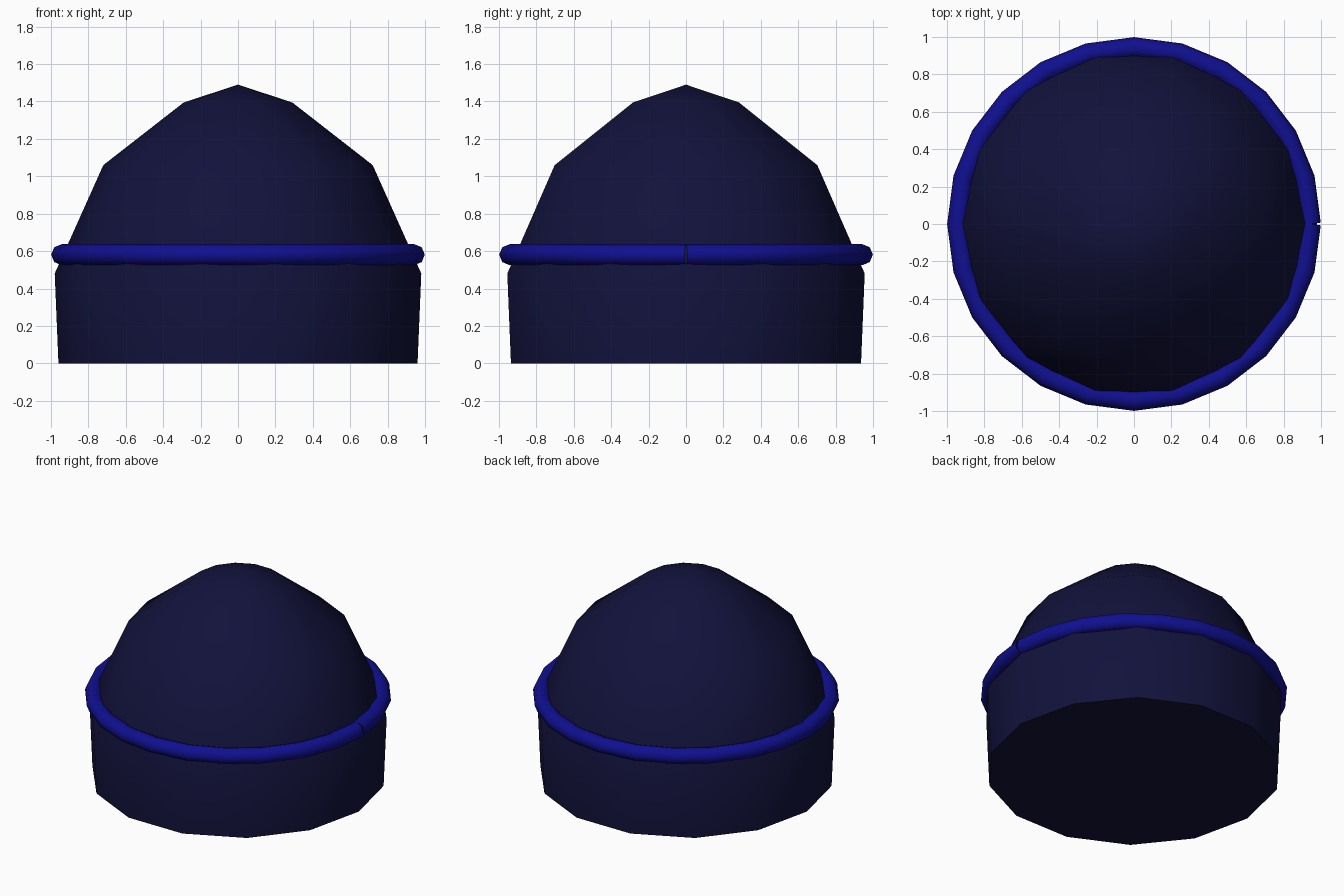
import bpy, bmesh
from math import cos, sin, tau, radians

cube = bpy.data.objects.get("Cube")
if cube:
    bpy.data.objects.remove(cube)


def make_material(name, rgb):
    mat = bpy.data.materials.new(name)
    mat.use_nodes = True
    colour = (*rgb, 1)
    mat.diffuse_color = colour
    mat.node_tree.nodes["Principled BSDF"].inputs["Base Color"].default_value = colour
    return mat


def add_object(name, data, mat):
    data.materials.append(mat)
    obj = bpy.data.objects.new(name, data)
    bpy.context.collection.objects.link(obj)
    bpy.ops.object.select_all(action='DESELECT')
    obj.select_set(True)
    bpy.context.view_layer.objects.active = obj
    return obj


navy = make_material("dark navy", (0.006, 0.006, 0.045))
blue = make_material("deep blue", (0.005, 0.005, 0.28))

# Domed body: a profile of (radius, height) turned around z, closed top and bottom
SIDES = 14
profile = [(0.96, 0), (0.98, 0.48), (0.72, 1.06), (0.29, 1.395)]
bm = bmesh.new()
rings = [[bm.verts.new((r * cos(tau * i / SIDES), r * sin(tau * i / SIDES), z))
          for i in range(SIDES)] for r, z in profile]
apex = bm.verts.new((0, 0, 1.49))
for i in range(SIDES):
    j = (i + 1) % SIDES
    for low, high in zip(rings, rings[1:]):
        bm.faces.new((low[i], low[j], high[j], high[i]))
    bm.faces.new((rings[-1][i], rings[-1][j], apex))
bm.faces.new(rings[0][::-1])
mesh = bpy.data.meshes.new("dome_body")
bm.to_mesh(mesh)
bm.free()
add_object("dome_body", mesh, navy)
bpy.ops.object.shade_smooth_by_angle(angle=radians(40))

# Trim band: an open round tube whose ends meet on the left side
STEPS = 24
curve = bpy.data.curves.new("trim_band", 'CURVE')
curve.dimensions = '3D'
curve.twist_mode = 'Z_UP'
curve.bevel_depth = 0.056
curve.bevel_resolution = 2
spline = curve.splines.new('POLY')
spline.points.add(STEPS)
for i, point in enumerate(spline.points):
    a = tau * i / STEPS
    point.co = (0.943 * cos(a), 0.943 * sin(a), 0.581, 1)
add_object("trim_band", curve, blue)
bpy.ops.object.convert(target='MESH')
bpy.ops.object.shade_smooth()
